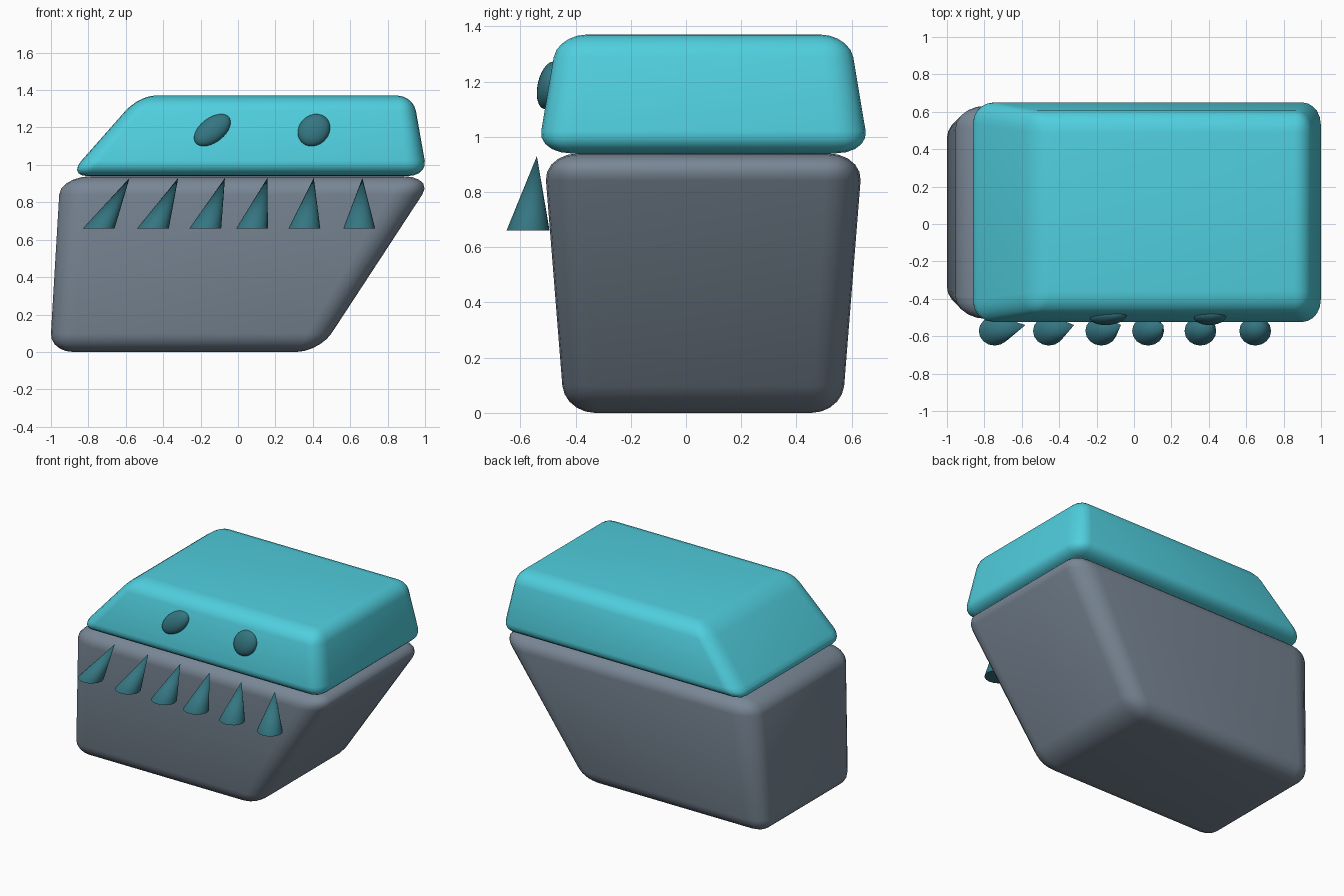
import bpy, bmesh
from mathutils import Vector

if "Cube" in bpy.data.objects:
    bpy.data.objects.remove(bpy.data.objects["Cube"])


def material(name, rgb):
    m = bpy.data.materials.new(name)
    m.diffuse_color = (*rgb, 1)
    m.use_nodes = True
    m.node_tree.nodes["Principled BSDF"].inputs["Base Color"].default_value = m.diffuse_color
    return m


SLATE = material("slate", (0.19, 0.24, 0.30))
TEAL = material("teal", (0.08, 0.62, 0.73))
DARK = material("dark_teal", (0.035, 0.18, 0.22))


def finish(bm, name, mat, angle):
    bmesh.ops.recalc_face_normals(bm, faces=bm.faces)
    me = bpy.data.meshes.new(name)
    bm.to_mesh(me)
    bm.free()
    me.materials.append(mat)
    ob = bpy.data.objects.new(name, me)
    bpy.context.collection.objects.link(ob)
    bpy.ops.object.select_all(action='DESELECT')
    ob.select_set(True)
    bpy.context.view_layer.objects.active = ob
    bpy.ops.object.shade_smooth_by_angle(angle=angle)
    return ob


def tapered_block(name, bottom, top, inset, mat):
    """Rounded cube warped between two rectangles (x0, x1, y0, y1, z)."""
    bm = bmesh.new()
    bmesh.ops.create_cube(bm, size=1)
    bmesh.ops.bevel(bm, geom=bm.edges[:], offset=0.1, segments=5,
                    profile=0.5, affect='EDGES')

    def remap(t, f):
        # keeps the cube but changes how far the rounding reaches in one axis
        t += 0.5
        if t < 0.1:
            return t * f / 0.1
        if t > 0.9:
            return 1 - (1 - t) * f / 0.1
        return f + (t - 0.1) / 0.8 * (1 - 2 * f)

    for v in bm.verts:
        u, w, h = (remap(c, f) for c, f in zip(v.co, inset))
        x0, x1, y0, y1, z = (a + (b - a) * h for a, b in zip(bottom, top))
        v.co = Vector((x0 + (x1 - x0) * u, y0 + (y1 - y0) * w, z))
    return finish(bm, name, mat, 0.8)


# lower body and lid
tapered_block("lower_body", (-1.006, 0.435, -0.44, 0.565, 0),
              (-0.95, 1.05, -0.515, 0.64, 0.94), (0.085, 0.11, 0.105), SLATE)
tapered_block("upper_lid", (-0.91, 1.013, -0.538, 0.664, 0.94),
              (-0.53, 0.937, -0.465, 0.592, 1.37), (0.055, 0.1, 0.19), TEAL)

# teeth: leaning cones (base x, tip x)
TEETH = [(-0.745, -0.58), (-0.455, -0.32), (-0.175, -0.07),
         (0.075, 0.157), (0.355, 0.405), (0.648, 0.665)]
for i, (base, tip) in enumerate(TEETH):
    bm = bmesh.new()
    bmesh.ops.create_cone(bm, cap_ends=True, segments=16, radius1=1, radius2=0, depth=1)
    bmesh.ops.remove_doubles(bm, verts=bm.verts, dist=1e-4)
    for v in bm.verts:
        h = v.co.z + 0.5
        v.co = Vector((base + (tip - base) * h + v.co.x * 0.085,
                       -0.572 + 0.032 * h + v.co.y * 0.078,
                       0.66 + 0.27 * h))
    finish(bm, f"tooth_{i + 1}", DARK, 0.8)

# eyes: flattened spheres leaning with the lid (centre x, lean)
for side, cx, lean in (("left", -0.137, 0.55), ("right", 0.406, 0.15)):
    bm = bmesh.new()
    bmesh.ops.create_uvsphere(bm, u_segments=24, v_segments=16, radius=1)
    for v in bm.verts:
        x, y, z = v.co * 0.086
        v.co = Vector((cx + x + lean * z, -0.495 + 0.5 * y + 0.17 * z, 1.186 + z))
    finish(bm, f"eye_{side}", DARK, 0.8)
